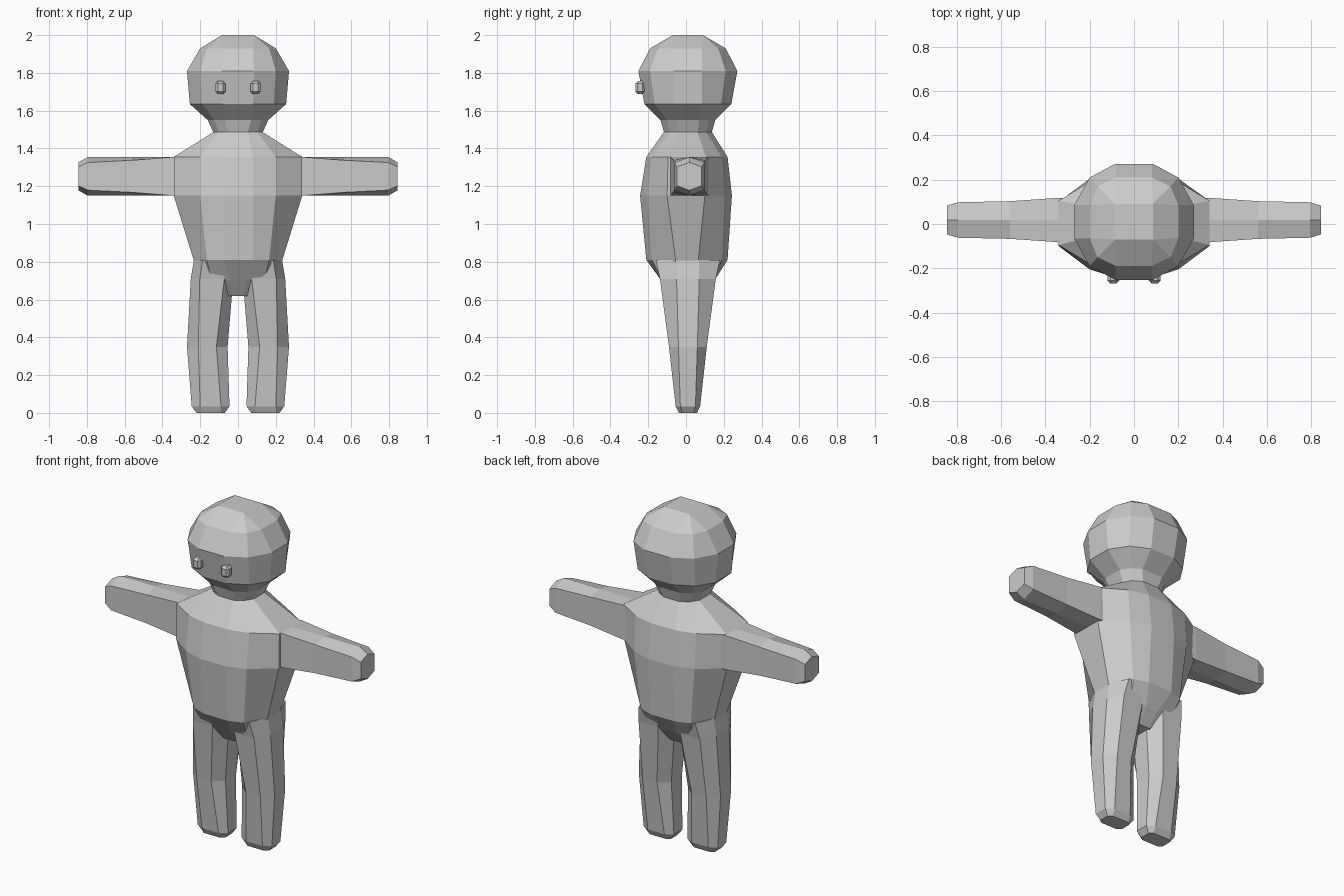
import bpy, bmesh

if "Cube" in bpy.data.objects:
    bpy.data.objects.remove(bpy.data.objects["Cube"])


def loft(name, rings):
    """Skin a list of equal-length point rings and cap both ends."""
    bm = bmesh.new()
    loops = [[bm.verts.new(p) for p in ring] for ring in rings]
    n = len(loops[0])
    for a, b in zip(loops, loops[1:]):
        for i in range(n):
            j = (i + 1) % n
            bm.faces.new((a[i], a[j], b[j], b[i]))
    bm.faces.new(loops[0])
    bm.faces.new(loops[-1])
    bmesh.ops.remove_doubles(bm, verts=bm.verts, dist=0.0005)
    bmesh.ops.recalc_face_normals(bm, faces=bm.faces)
    me = bpy.data.meshes.new(name)
    bm.to_mesh(me)
    bm.free()
    ob = bpy.data.objects.new(name, me)
    bpy.context.collection.objects.link(ob)
    return ob


def ring12(z, rx, ry, fx, fy, kx, ky, cy=0.01):
    """Twelve-sided ring: flats of half width fx / fy, corners at (kx, ky)."""
    q = [(rx, fy), (kx, ky), (fx, ry)]
    pts = q + [(-x, y) for x, y in q[::-1]]
    pts += [(x, -y) for x, y in pts[::-1]]
    return [(x, y + cy, z) for x, y in pts]


# Head: rounded block narrowing to the neck
loft("head", [ring12(*r) for r in (
    (2.00, 0.085, 0.08, 0.085, 0.08, 0.085, 0.08),
    (1.93, 0.20, 0.20, 0.08, 0.075, 0.165, 0.16),
    (1.81, 0.27, 0.262, 0.085, 0.075, 0.20, 0.20),
    (1.635, 0.255, 0.23, 0.08, 0.075, 0.19, 0.175),
    (1.55, 0.16, 0.145, 0.07, 0.06, 0.125, 0.11),
    (1.48, 0.128, 0.125, 0.05, 0.05, 0.10, 0.095))])

# Torso: wide flat shoulders tapering to the hips
loft("torso", [ring12(*r) for r in (
    (1.49, 0.125, 0.125, 0.05, 0.05, 0.10, 0.095),
    (1.355, 0.34, 0.215, 0.08, 0.10, 0.20, 0.185, 0.005),
    (1.15, 0.34, 0.243, 0.08, 0.10, 0.20, 0.205, 0.0),
    (0.81, 0.235, 0.215, 0.08, 0.06, 0.165, 0.185, 0.005),
    (0.70, 0.22, 0.14, 0.04, 0.06, 0.14, 0.135),
    (0.62, 0.10, 0.08, 0.03, 0.04, 0.07, 0.07))])


def ring8(s, z, x0, x1, ry, fx, fy):
    """Eight-sided leg ring between x0 and x1 on side s."""
    cx, rx = (x0 + x1) / 2, (x1 - x0) / 2
    pts = [(rx, fy), (fx, ry), (-fx, ry), (-rx, fy),
           (-rx, -fy), (-fx, -ry), (fx, -ry), (rx, -fy)]
    return [(s * (cx + x), y + 0.01, z) for x, y in pts]


def ring6(s, x, hy, hz, top):
    """Six-sided arm ring with a ridge above and below."""
    pts = [(hy, hz), (0, top), (-hy, hz), (-hy, -hz), (0, -top), (hy, -hz)]
    return [(s * x, y + 0.018, z + 1.2525) for y, z in pts]


for s, side in ((1, "left"), (-1, "right")):
    # Arms, square at the shoulder and rounded at the tip
    loft(side + "_arm", [ring6(s, *r) for r in (
        (0.30, 0.10, 0.10, 0.1025),
        (0.34, 0.10, 0.1025, 0.1025),
        (0.56, 0.085, 0.085, 0.1025),
        (0.795, 0.08, 0.073, 0.1025),
        (0.845, 0.065, 0.05, 0.074))])
    # Legs, tapering front to back toward the foot
    loft(side + "_leg", [ring8(s, *r) for r in (
        (0.81, 0.02, 0.233, 0.17, 0.06, 0.06),
        (0.71, 0.025, 0.25, 0.148, 0.065, 0.06),
        (0.35, 0.055, 0.27, 0.10, 0.048, 0.05),
        (0.035, 0.045, 0.245, 0.065, 0.055, 0.04),
        (0.0, 0.07, 0.22, 0.048, 0.055, 0.03))])
    # Eyes, small rounded blocks
    bpy.ops.mesh.primitive_cube_add(size=1, location=(s * 0.093, -0.243, 1.722))
    eye = bpy.context.object
    eye.name = side + "_eye"
    eye.scale = (0.054, 0.05, 0.068)
    bpy.ops.object.transform_apply(location=False, rotation=False, scale=True)
    mod = eye.modifiers.new("bevel", "BEVEL")
    mod.width = 0.013
    mod.segments = 1
